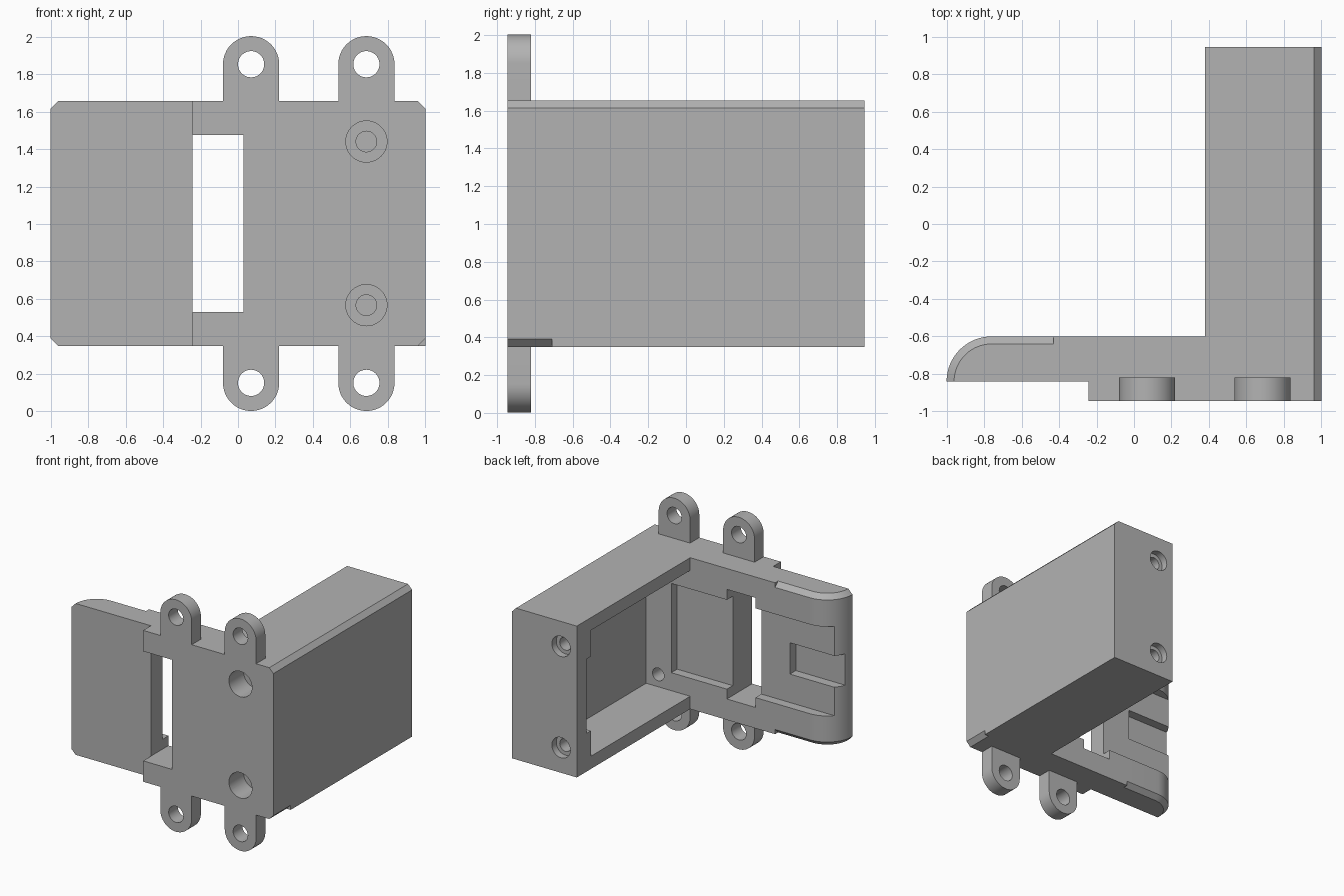
import bpy
import bmesh
import math
from mathutils import Matrix, Vector

if "Cube" in bpy.data.objects:
    bpy.data.objects.remove(bpy.data.objects["Cube"], do_unlink=True)

grey = bpy.data.materials.new("plain grey")
grey.use_nodes = True
colour = (0.45, 0.45, 0.45, 1)
grey.diffuse_color = colour
grey.node_tree.nodes["Principled BSDF"].inputs["Base Color"].default_value = colour

BOTTOM, TOP = 0.35, 1.655
FRONT, BACK = -0.945, 0.945
PLATE_BACK, FLAP_FRONT = -0.6, -0.84
CHAMFER = 0.04
MID = (BOTTOM + TOP) / 2


def finish(name, bm):
    bmesh.ops.recalc_face_normals(bm, faces=bm.faces)
    mesh = bpy.data.meshes.new(name)
    bm.to_mesh(mesh)
    bm.free()
    mesh.materials.append(grey)
    obj = bpy.data.objects.new(name, mesh)
    bpy.context.scene.collection.objects.link(obj)
    return obj


def loft(name, rings):
    """Closed solid through a stack of matching rings."""
    bm = bmesh.new()
    loops = [[bm.verts.new(p) for p in ring] for ring in rings]
    bm.faces.new(loops[0])
    bm.faces.new(loops[-1])
    for a, b in zip(loops, loops[1:]):
        for i in range(len(a)):
            j = (i + 1) % len(a)
            bm.faces.new((a[i], a[j], b[j], b[i]))
    return finish(name, bm)


def along_y(name, outline, y0, y1):
    return loft(name, [[(x, y, z) for x, z in outline] for y in (y0, y1)])


def along_z(name, outline, z0, z1):
    return loft(name, [[(x, y, z) for x, y in outline] for z in (z0, z1)])


def box(name, x0, x1, y0, y1, z0, z1):
    return along_y(name, [(x0, z0), (x1, z0), (x1, z1), (x0, z1)], y0, y1)


def rod(name, x, z, radius, y0, y1):
    turn = [2 * math.pi * i / 40 for i in range(40)]
    return along_y(name, [(x + radius * math.cos(t), z + radius * math.sin(t)) for t in turn], y0, y1)


def combine(target, tool, operation):
    mod = target.modifiers.new(operation, 'BOOLEAN')
    mod.operation = operation
    mod.solver = 'EXACT'
    mod.object = tool
    bpy.context.view_layer.objects.active = target
    bpy.ops.object.modifier_apply(modifier=mod.name)
    bpy.data.objects.remove(tool, do_unlink=True)


def add(target, tool):
    combine(target, tool, 'UNION')


def cut(target, tool):
    combine(target, tool, 'DIFFERENCE')


# Long arm with a chamfered upper outer edge
bracket = along_y("bracket", [(0.38, BOTTOM), (1, BOTTOM), (1, TOP - CHAMFER),
                              (1 - CHAMFER, TOP), (0.38, TOP)], FRONT, BACK)
# Short chamfer under the front corner
cut(bracket, along_y("corner_cutter", [(1 - CHAMFER, BOTTOM), (1.1, BOTTOM + CHAMFER + 0.1),
                                       (1.1, BOTTOM - 0.1), (0.9, BOTTOM - 0.06)], -1.1, -0.71))
# Hollow of the arm, with screw bosses left in the end corners
cut(bracket, box("hollow", 0.3, 0.8, PLATE_BACK, 0.81, BOTTOM + 0.11, TOP - 0.11))
for z0, z1 in ((BOTTOM + 0.05, 0.68), (1.32, TOP - 0.05)):
    add(bracket, box("screw_boss", 0.38, 0.85, 0.755, 0.85, z0, z1))

# Front plate, stepped forward beside the arm
add(bracket, along_z("front_plate", [(-0.43, PLATE_BACK), (0.45, PLATE_BACK), (0.45, FRONT),
                                     (-0.243, FRONT), (-0.243, FLAP_FRONT), (-0.43, FLAP_FRONT)],
                     BOTTOM, TOP))


# Rounded flap with chamfered rims
def flap_ring(inset, z):
    radius = PLATE_BACK - FLAP_FRONT
    ring = [(-0.43, FLAP_FRONT, z), (-0.43, PLATE_BACK - inset, z),
            (-0.43 - CHAMFER + inset, PLATE_BACK - inset, z)]
    for i in range(17):
        a = math.pi / 2 * (1 + i / 16)
        r = radius - inset
        ring.append((radius - 1 + r * math.cos(a), FLAP_FRONT + r * math.sin(a), z))
    # the third point of an inset ring would meet the second, so keep it just apart
    if inset:
        ring[2] = (-0.44, PLATE_BACK - inset, z)
    return ring


add(bracket, loft("flap", [flap_ring(CHAMFER, BOTTOM), flap_ring(0, BOTTOM + CHAMFER),
                           flap_ring(0, TOP - CHAMFER), flap_ring(CHAMFER, TOP)]))

# Mounting ears above and below
for x in (0.07, 0.685):
    for side in (1, -1):
        centre = MID + side * 0.85
        outline = [(x + 0.15, MID + side * 0.5)]
        outline += [(x + 0.15 * math.cos(t), centre + side * 0.15 * math.sin(t))
                    for t in (math.pi * i / 24 for i in range(25))]
        outline.append((x - 0.15, MID + side * 0.5))
        add(bracket, along_y("mounting_ear", outline, FRONT, -0.82))
        cut(bracket, rod("ear_hole", x, centre, 0.07, -1.1, -0.7))

# Window, shallow channel behind it and the deeper flap pocket
cut(bracket, box("window", -0.243, 0.03, -1.1, -0.5, 0.53, 1.475))
cut(bracket, box("channel", -1.1, 0.56, PLATE_BACK - 0.08, -0.5, 0.615, 1.385))
cut(bracket, box("flap_pocket", -1.1, -0.515, PLATE_BACK - 0.16, -0.5, 0.86, 1.13))

# Stepped screw holes in the front and in the end wall
for z in (0.567, 1.44):
    cut(bracket, rod("front_head", 0.685, z, 0.11, -1.1, FRONT + 0.2))
    cut(bracket, rod("front_screw", 0.685, z, 0.055, -1.1, -0.5))
    cut(bracket, rod("end_head", 0.53, z, 0.088, BACK - 0.06, 1.1))
    cut(bracket, rod("end_screw", 0.53, z, 0.055, 0.7, 1.1))

bpy.ops.object.select_all(action='DESELECT')
bracket.select_set(True)
bpy.context.view_layer.objects.active = bracket
bpy.ops.object.shade_smooth_by_angle(angle=math.radians(25))
